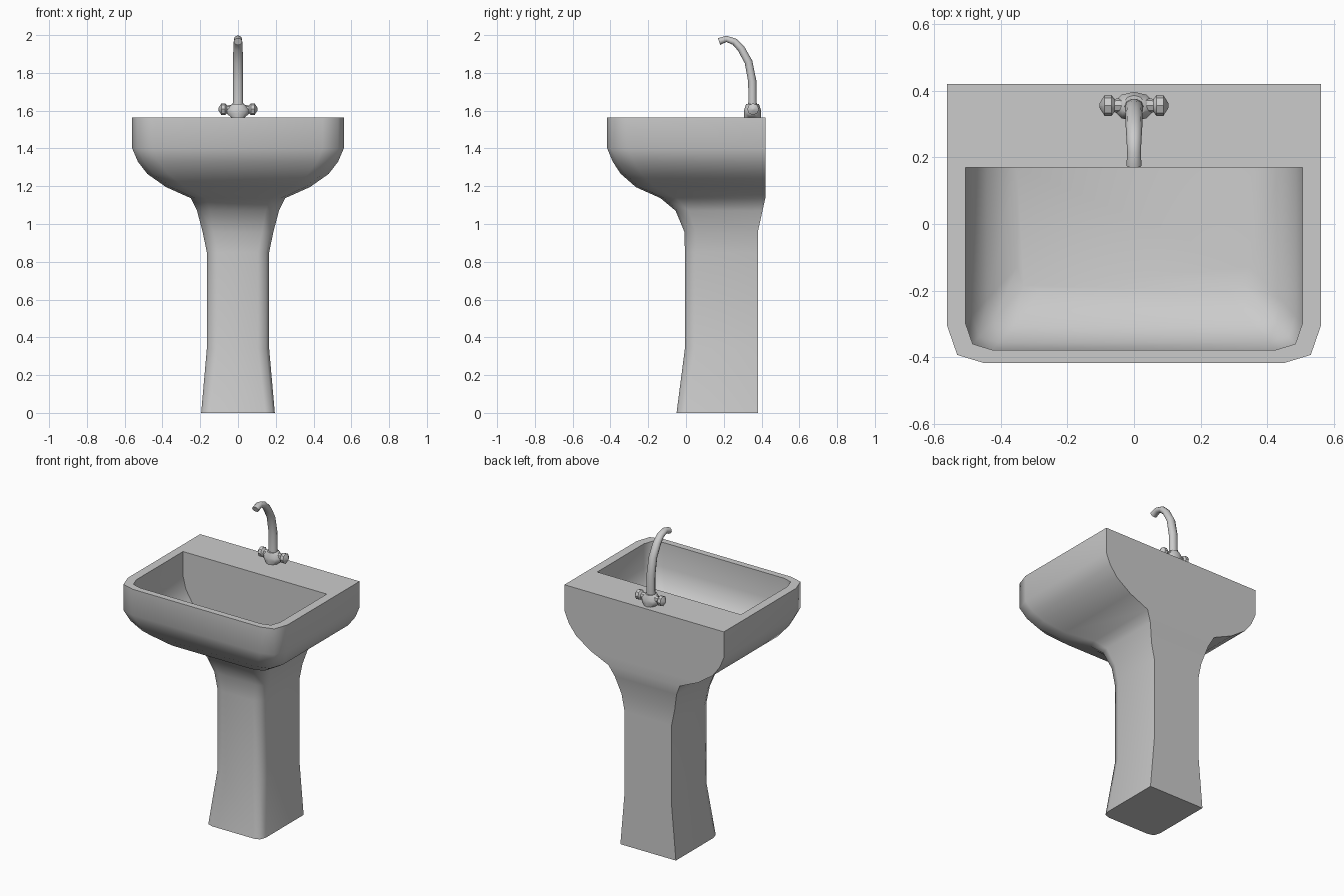
import bpy, bmesh, math
from mathutils import Vector

if "Cube" in bpy.data.objects:
    bpy.data.objects.remove(bpy.data.objects["Cube"])


def loft(name, rings, angle=58, cap_start=True, cap_end=True):
    """Skin a list of equal-length point rings and smooth below the angle."""
    bm = bmesh.new()
    vr = [[bm.verts.new(p) for p in r] for r in rings]
    n = len(vr[0])
    for a, b in zip(vr, vr[1:]):
        for i in range(n):
            j = (i + 1) % n
            bm.faces.new((a[i], a[j], b[j], b[i]))
    if cap_start:
        bm.faces.new(vr[0][::-1])
    if cap_end:
        bm.faces.new(vr[-1])
    bmesh.ops.recalc_face_normals(bm, faces=bm.faces)
    me = bpy.data.meshes.new(name)
    bm.to_mesh(me)
    bm.free()
    ob = bpy.data.objects.new(name, me)
    bpy.context.collection.objects.link(ob)
    bpy.ops.object.select_all(action='DESELECT')
    ob.select_set(True)
    bpy.context.view_layer.objects.active = ob
    bpy.ops.object.shade_smooth_by_angle(angle=math.radians(angle))
    return ob


def outline(z, w, front, back, c):
    """Square back, two-facet clipped front corners of size c."""
    half = [(w, back), (w, front + c), (w - 0.27 * c, front + 0.22 * c), (w - c, front)]
    pts = half + [(-x, y) for x, y in reversed(half)]
    return [(x, y, z) for x, y in pts]


# pedestal and basin shell, continuing over the rim into the bowl
sections = [
    (0.00, 0.195, -0.05, 0.38, 0.05),
    (0.34, 0.165, -0.006, 0.38, 0.06),
    (0.85, 0.165, -0.006, 0.38, 0.06),
    (0.957, 0.187, -0.008, 0.38, 0.06),
    (1.07, 0.217, -0.055, 0.405, 0.07),
    (1.137, 0.25, -0.135, 0.42, 0.08),
    (1.195, 0.38, -0.265, 0.42, 0.10),
    (1.265, 0.48, -0.345, 0.42, 0.11),
    (1.33, 0.53, -0.388, 0.42, 0.112),
    (1.40, 0.56, -0.417, 0.42, 0.112),
    (1.565, 0.56, -0.417, 0.42, 0.112),
    (1.565, 0.505, -0.377, 0.17, 0.08),
    (1.41, 0.505, -0.377, 0.17, 0.08),
    (1.33, 0.485, -0.355, 0.17, 0.08),
    (1.255, 0.44, -0.305, 0.17, 0.08),
    (1.205, 0.35, -0.20, 0.17, 0.07),
]
loft("basin_and_pedestal", [outline(*s) for s in sections])


def ellipse(z, rx, ry, n=10):
    return [(rx * math.sin(2 * math.pi * i / n),
             0.352 + ry * math.cos(2 * math.pi * i / n), z) for i in range(n)]


# tap body
loft("tap_body", [ellipse(1.562, 0.036, 0.044), ellipse(1.585, 0.062, 0.044),
                  ellipse(1.605, 0.062, 0.044), ellipse(1.635, 0.034, 0.034)], 50)

# faceted tap handles
for side, label in ((-1, "left"), (1, "right")):
    rings = []
    for x, r in ((0.035, 0.022), (0.058, 0.02), (0.068, 0.031), (0.088, 0.031), (0.104, 0.006)):
        rings.append([(side * x, 0.355 + r * math.cos(k * math.pi / 4),
                       1.608 + r * math.sin(k * math.pi / 4)) for k in range(8)])
    loft("tap_handle_" + label, rings, 40)

# curved spout swept in the y-z plane: y, z, radius
path = [(0.352, 1.61, 0.027), (0.352, 1.66, 0.025), (0.351, 1.755, 0.025),
        (0.331, 1.858, 0.024), (0.291, 1.93, 0.023), (0.257, 1.965, 0.021),
        (0.214, 1.98, 0.019), (0.175, 1.966, 0.021)]
pts = [Vector((0, y, z)) for y, z, _ in path]
rings = []
for i, p in enumerate(pts):
    t = (pts[min(i + 1, len(pts) - 1)] - pts[max(i - 1, 0)]).normalized()
    side = Vector((1, 0, 0))
    up = t.cross(side)
    r = path[i][2]
    rings.append([p + r * (1.08 * side * math.cos(k * math.pi / 5)
                           + 0.92 * up * math.sin(k * math.pi / 5)) for k in range(10)])
loft("tap_spout", rings, 50)
